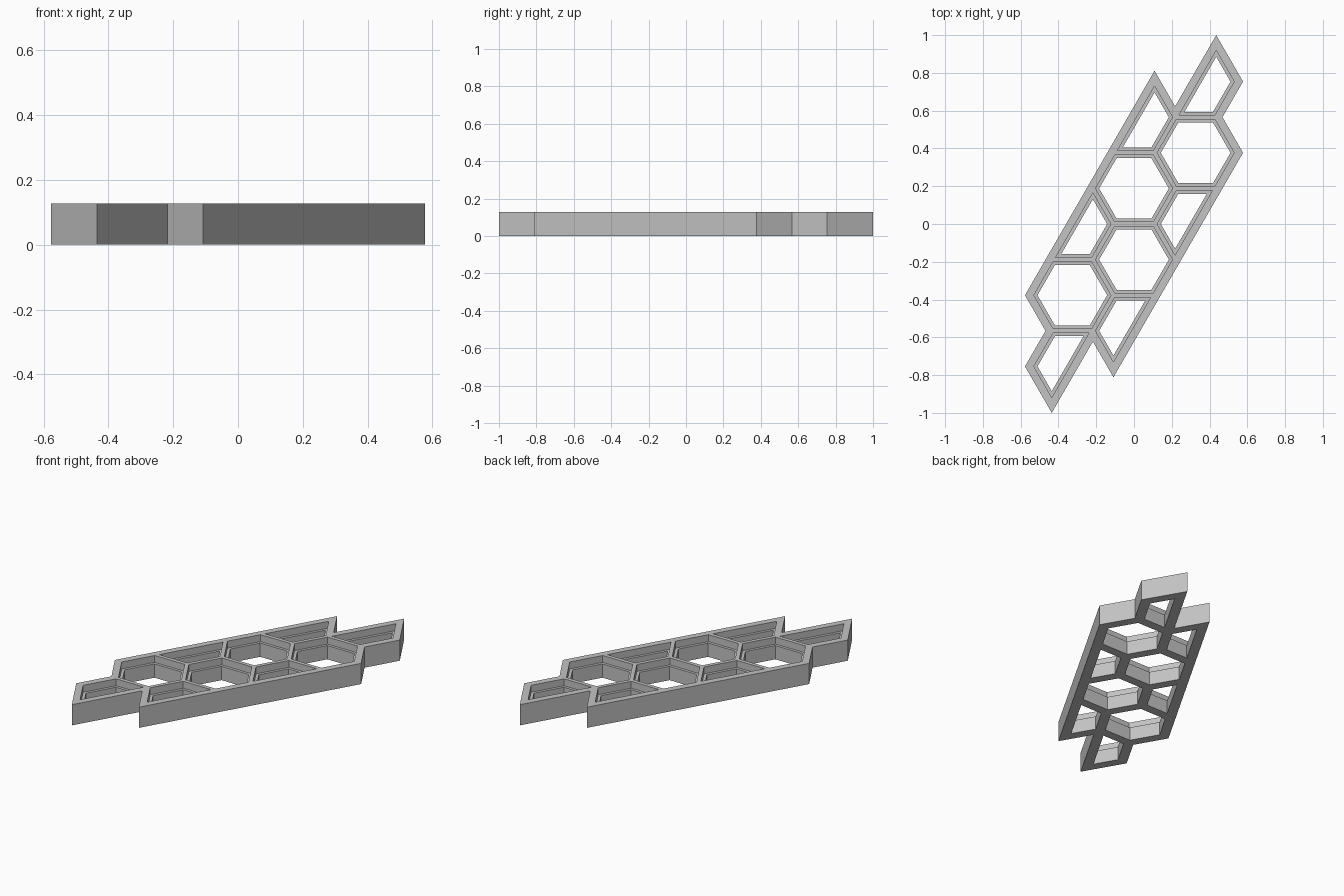
import bpy
import bmesh
import math
from mathutils import Vector

old = bpy.data.objects.get("Cube")
if old:
    bpy.data.objects.remove(old, do_unlink=True)

ROW = 0.1885                      # half the distance across a cell
STEP = ROW / math.sqrt(3)         # half a cell side
WALL = 0.02875                    # half wall thickness at the base
LIP = 0.012                       # half wall thickness at the thin top
HEIGHT, LEDGE = 0.128, 0.085

HEX = [(2, 0), (1, 1), (-1, 1), (-2, 0), (-1, -1), (1, -1)]


def to_plane(points, centre=(0, 0)):
    """Turn lattice steps into counter-clockwise plane coordinates."""
    return [Vector(((p[0] + centre[0]) * STEP, (p[1] + centre[1]) * ROW)) for p in points]


def offset(poly, d):
    """Move every side of a counter-clockwise polygon outward by d."""
    result = []
    for i, p in enumerate(poly):
        a = (p - poly[i - 1]).normalized()
        b = (poly[(i + 1) % len(poly)] - p).normalized()
        na, nb = Vector((a.y, -a.x)), Vector((b.y, -b.x))
        result.append(p + (na + nb) * d / (1 + na.dot(nb)))
    return result


def ring(bm, poly, z):
    return [bm.verts.new((p.x, p.y, z)) for p in poly]


def bridge(bm, low, high):
    for i in range(len(low)):
        bm.faces.new((low[i - 1], low[i], high[i], high[i - 1]))


def cap(bm, rings):
    """Fill between the outer ring and the openings."""
    edges = []
    for r in rings:
        for i in range(len(r)):
            e = bm.edges.get((r[i - 1], r[i])) or bm.edges.new((r[i - 1], r[i]))
            edges.append(e)
    bmesh.ops.triangle_fill(bm, use_beauty=True, use_dissolve=False, edges=edges)


# Outer border: one half, then the same half turned about the centre
half = [(-4, -5), (-2, -3), (-1, -4), (5, 2), (4, 3), (5, 4)]
border = offset(to_plane(half + [(-x, -y) for x, y in half]), WALL)

# Whole cells and half cells, each with its turned partner
cells = []
for s in (1, -1):
    for x, y in ((0, 1), (3, 2)):
        cells.append(to_plane(HEX, (s * x, s * y)))
    for x, y in ((3, 0), (0, -3), (-3, -4)):
        corners = [(s * u, s * v) for u, v in HEX[1:5]]
        cells.append(to_plane(corners, (s * x, s * y)))

bm = bmesh.new()
bottom = [ring(bm, border, 0)]
top = [ring(bm, border, HEIGHT)]
bridge(bm, bottom[0], top[0])

# Stepped openings: narrow below, wide above the ledge
for cell in cells:
    narrow, wide = offset(cell, -WALL), offset(cell, -LIP)
    levels = [ring(bm, narrow, 0), ring(bm, narrow, LEDGE),
              ring(bm, wide, LEDGE), ring(bm, wide, HEIGHT)]
    for low, high in zip(levels, levels[1:]):
        bridge(bm, low, high)
    bottom.append(levels[0])
    top.append(levels[-1])

cap(bm, bottom)
cap(bm, top)
bmesh.ops.recalc_face_normals(bm, faces=bm.faces)
bmesh.ops.dissolve_limit(bm, angle_limit=0.01, verts=bm.verts, edges=bm.edges)

mesh = bpy.data.meshes.new("honeycomb_panel")
bm.to_mesh(mesh)
bm.free()
panel = bpy.data.objects.new("honeycomb_panel", mesh)
bpy.context.collection.objects.link(panel)

# Plain grey finish
grey = bpy.data.materials.new("light_grey")
grey.use_nodes = True
colour = (0.55, 0.55, 0.55, 1)
grey.diffuse_color = colour
grey.node_tree.nodes["Principled BSDF"].inputs["Base Color"].default_value = colour
mesh.materials.append(grey)
